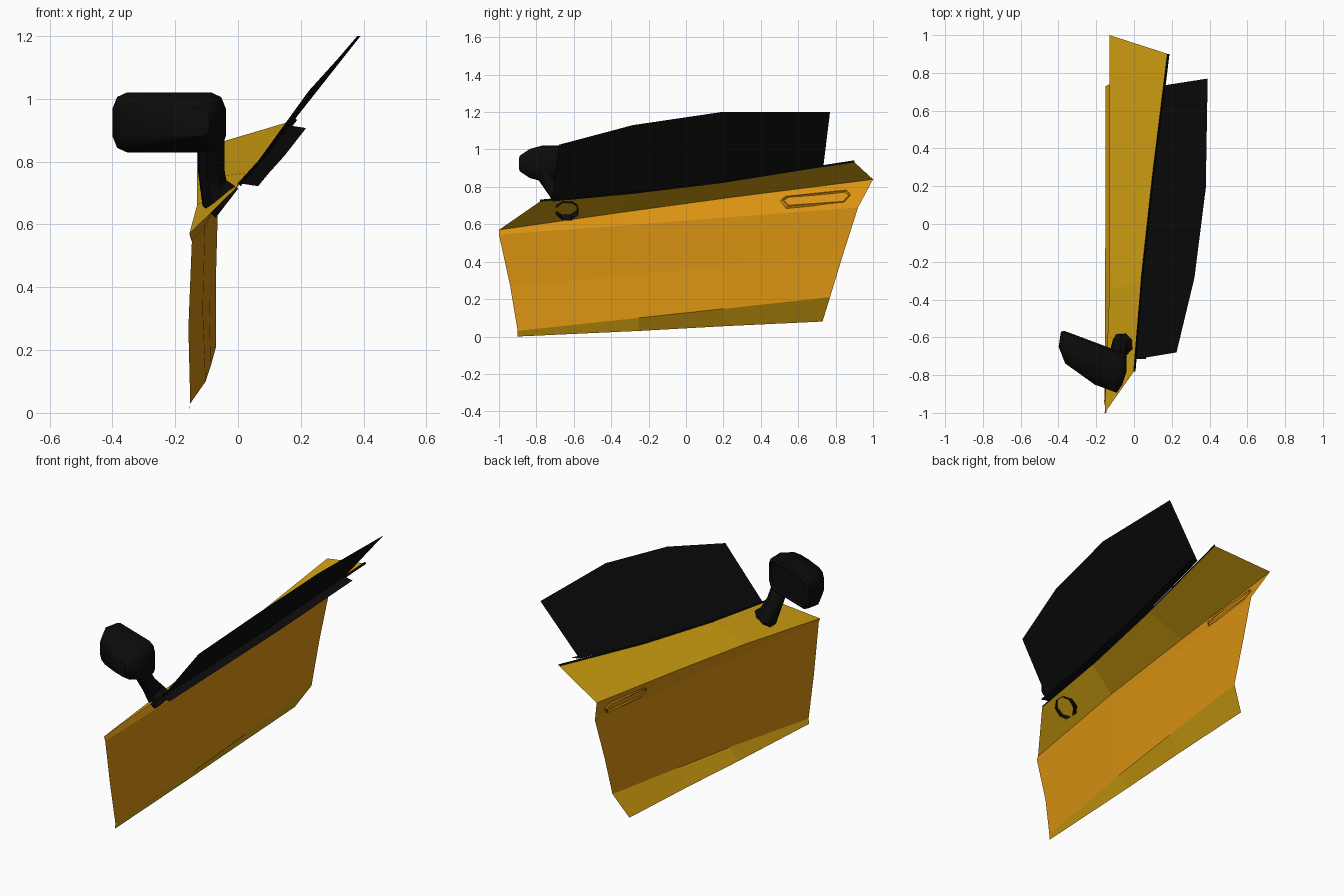
import bpy, bmesh, math
from mathutils import Vector

if "Cube" in bpy.data.objects:
    bpy.data.objects.remove(bpy.data.objects["Cube"])


def material(name, rgb):
    m = bpy.data.materials.new(name)
    m.diffuse_color = (*rgb, 1)
    m.use_nodes = True
    m.node_tree.nodes["Principled BSDF"].inputs["Base Color"].default_value = m.diffuse_color
    return m


ORANGE = material("orange paint", (0.70, 0.29, 0.006))
GOLD = material("gold paint", (0.67, 0.37, 0.006))
BLACK = material("black", (0.0035, 0.0035, 0.0035))


def loft(name, rows, mats, wrap=False, ring=False, cap=False, rule=None, flip=False):
    """Skin rows of points; wrap closes each row, ring joins last row to first."""
    bm = bmesh.new()
    vs = [[bm.verts.new(p) for p in row] for row in rows]
    n = len(rows[0])
    pairs = list(zip(vs, vs[1:])) + ([(vs[-1], vs[0])] if ring else [])
    for r, (a, b) in enumerate(pairs):
        for i in range(n if wrap else n - 1):
            j = (i + 1) % n
            quad = (a[i], a[j], b[j], b[i])
            f = bm.faces.new(quad[::-1] if flip else quad)
            f.material_index = rule(r) if rule else 0
    if cap:
        bm.faces.new(vs[0][::-1])
        bm.faces.new(vs[-1])
    if wrap:
        bmesh.ops.recalc_face_normals(bm, faces=bm.faces)
    me = bpy.data.meshes.new(name)
    bm.to_mesh(me)
    bm.free()
    for m in mats:
        me.materials.append(m)
    ob = bpy.data.objects.new(name, me)
    bpy.context.collection.objects.link(ob)
    return ob


def smooth(ob, angle):
    bpy.ops.object.select_all(action='DESELECT')
    bpy.context.view_layer.objects.active = ob
    ob.select_set(True)
    bpy.ops.object.shade_smooth_by_angle(angle=math.radians(angle))


# Door skin: rows from sill edge up to the window line, front to rear
door_rows = [
    [(-.155, -.90, .0), (-.153, -.25, .03), (-.15, .20, .055), (-.15, .73, .08)],
    [(-.152, -.90, .03), (-.103, -.25, .10), (-.087, .20, .148), (-.07, .77, .21)],
    [(-.158, -.94, .27), (-.112, -.27, .33), (-.092, .21, .38), (-.07, .84, .44)],
    [(-.147, -1.0, .545), (-.105, -.32, .595), (-.085, .22, .637), (-.063, .92, .69)],
    [(-.155, -1.0, .57), (-.13, -.35, .663), (-.13, .25, .745), (-.13, 1.0, .84)],
    [(.0, -.78, .722), (.04, -.30, .766), (.10, .25, .832), (.18, .90, .932)],
]
loft("door_skin", door_rows, [ORANGE, GOLD],
     rule=lambda r: 1 if r in (0, 4) else 0, flip=True)

# Window pane, leaning inward
sill = [(.012, -.715, .73), (.045, -.29, .77), (.097, .19, .828), (.165, .735, .915)]
top = [(.225, -.68, 1.025), (.32, -.285, 1.13), (.38, .19, 1.2), (.39, .77, 1.2)]
loft("window_glass", [sill, top], [BLACK], flip=True)

# Inner flange under the glass and the narrow rubber lip on the door edge
inner = [(x + .052, y, z - .008) for x, y, z in sill]
loft("window_flange", [sill, inner], [BLACK], flip=True)
edge = door_rows[-1]
loft("window_seal", [[(x - .004, y, z) for x, y, z in edge],
                     [(x, y, z + .01) for x, y, z in edge],
                     [(x + .008, y, z) for x, y, z in edge]], [BLACK], flip=True)


# Recessed handle outline, set in the undercut band below the shoulder
def on_band(y, z, off):
    zs = .62 + .0757 * y
    return Vector((-.07 - (z - zs) * .46, y, z)) + Vector((-.91, 0, -.42)) * off


outline = [(.505, .725), (.535, .684), (.85, .715), (.885, .757), (.86, .785), (.53, .749)]
cy, cz = .695, .735


def handle_loop(sy, sz, off):
    return [on_band(cy + (y - cy) * sy, cz + (z - cz) * sz, off) for y, z in outline]


loft("handle_surround", [handle_loop(1, 1, 0), handle_loop(.95, .82, .009),
                         handle_loop(.9, .64, 0), handle_loop(.95, .82, -.009)],
     [ORANGE], wrap=True, ring=True)


# Mirror stalk: octagonal tube, open where it pokes through the door
def octagon(center, axis, r):
    axis = Vector(axis).normalized()
    u = Vector((0, 1, 0))
    u = (u - axis * u.dot(axis)).normalized()
    w = axis.cross(u)
    return [Vector(center) + r * (u * math.cos(a) + w * math.sin(a))
            for a in (math.pi * (k + .5) / 4 for k in range(8))]


stalk = loft("mirror_stalk", [octagon((-.035, -.635, .668), (-.79, 0, .61), .064),
                              octagon((-.075, -.64, .70), (-.75, -.1, .65), .06),
                              octagon((-.085, -.69, .77), (-.2, -.5, .8), .045),
                              octagon((-.085, -.76, .87), (-.1, -.5, .85), .045)],
             [BLACK], wrap=True)
smooth(stalk, 40)

# Mirror housing: rounded-box sections stacked from glass face to nose
U, V = Vector((.937, -.35, 0)), Vector((-.35, -.937, 0))
origin = Vector((-.21, -.625, .925))


def section(depth, u0, u1, h):
    c, cu = min(.05, h * .6), (u0 + u1) / 2
    hw = (u1 - u0) / 2
    pts = []
    for sx, sz in ((1, 1), (-1, 1), (-1, -1), (1, -1)):
        corner = [(hw, h - c), (hw - c * .3, h - c * .3), (hw - c, h)]
        for a, b in (corner if sx * sz > 0 else corner[::-1]):
            pts.append(origin + U * (cu + sx * a) + V * depth + Vector((0, 0, sz * b)))
    return pts


housing = loft("mirror_housing", [section(.012, -.165, .165, .075),
                                  section(0, -.17, .17, .082),
                                  section(.01, -.185, .187, .093),
                                  section(.09, -.168, .215, .096),
                                  section(.16, -.105, .217, .078),
                                  section(.21, .08, .205, .045)],
               [BLACK], wrap=True, cap=True)
smooth(housing, 45)
